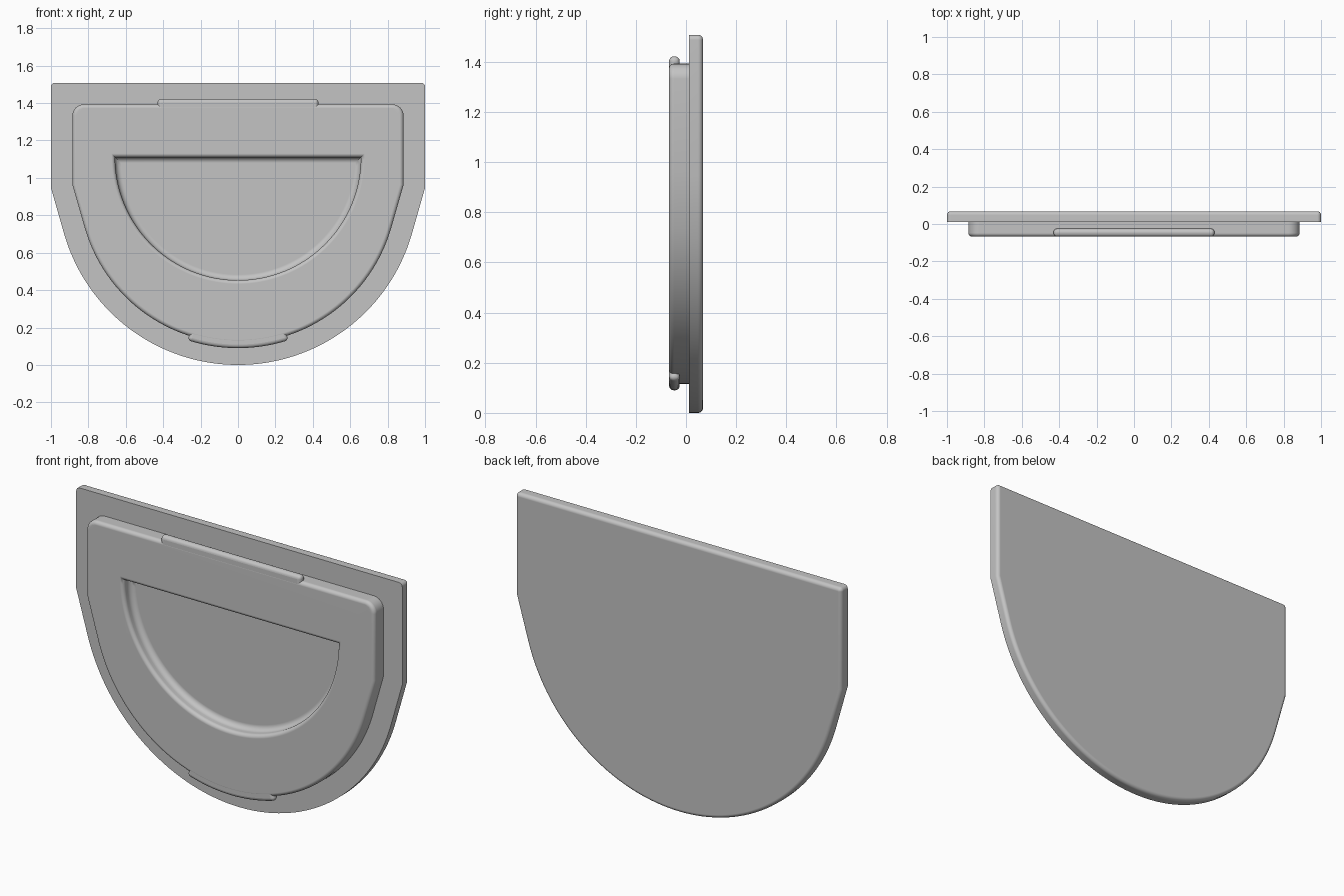
import bpy, bmesh
from math import sin, cos, pi, radians, asin

if "Cube" in bpy.data.objects:
    bpy.data.objects.remove(bpy.data.objects["Cube"], do_unlink=True)

GREY = (0.55, 0.55, 0.55, 1)
mat = bpy.data.materials.new("plain grey")
mat.use_nodes = True
mat.diffuse_color = GREY
mat.node_tree.nodes["Principled BSDF"].inputs["Base Color"].default_value = GREY

ARC_Z = 0.967             # centre height of the big lower arc
SLANT = radians(16)       # tilt of the short straight below each shoulder
FRONT, SEAM, BACK = -0.068, 0.011, 0.068


def arc(cx, cz, r, a0, a1, n):
    """Points on a circle in the x-z plane."""
    return [(cx + r * cos(a0 + (a1 - a0) * i / n), cz + r * sin(a0 + (a1 - a0) * i / n))
            for i in range(n + 1)]


def shield(half, top, radius, corner, inset):
    """Flat-topped outline with a round bottom, shrunk by inset."""
    w, t, r = half - inset, top - inset, radius - inset
    c = max(corner - inset, 0.004)
    kink = ARC_Z - (r - w * cos(SLANT)) / sin(SLANT)
    return (arc(0, ARC_Z, r, SLANT - pi, -SLANT, 72) + [(w, kink)]
            + arc(w - c, t - c, c, 0, pi / 2, 8)
            + arc(c - w, t - c, c, pi / 2, pi, 8) + [(-w, kink)])


def half_disc(inset):
    """Outline of the recess, shrunk by inset (negative grows it)."""
    r = 0.657 - inset
    a = asin(inset / r)
    return arc(0, 1.11, r, -pi + a, -a, 72)


def fillet(r, y, side, n=6):
    """Quarter round as (inset, y) steps, ending flat at depth y."""
    return [(r - r * cos(pi / 2 * i / n), y + side * (r - r * sin(pi / 2 * i / n)))
            for i in range(n + 1)]


def ring(bm, outline, y):
    return [bm.verts.new((x, y, z)) for x, z in outline]


def loft(bm, rings):
    for a, b in zip(rings, rings[1:]):
        for i in range(len(a)):
            j = (i + 1) % len(a)
            bm.faces.new((a[i], a[j], b[j], b[i]))


def finish(bm, name, bevel=0):
    bmesh.ops.recalc_face_normals(bm, faces=bm.faces)
    mesh = bpy.data.meshes.new(name)
    bm.to_mesh(mesh)
    bm.free()
    obj = bpy.data.objects.new(name, mesh)
    bpy.context.collection.objects.link(obj)
    mesh.materials.append(mat)
    bpy.ops.object.select_all(action='DESELECT')
    obj.select_set(True)
    bpy.context.view_layer.objects.active = obj
    bpy.ops.object.shade_smooth_by_angle(angle=radians(35))
    if bevel:
        mod = obj.modifiers.new("rounded edges", 'BEVEL')
        mod.width, mod.segments, mod.limit_method = bevel, 5, 'ANGLE'
    mod = obj.modifiers.new("clean shading", 'WEIGHTED_NORMAL')
    mod.keep_sharp = True


def slab(name, outline, y0, y1, bevel):
    bm = bmesh.new()
    rings = [ring(bm, outline, y) for y in (y0, y1)]
    loft(bm, rings)
    for r in rings:
        bm.faces.new(r)
    finish(bm, name, bevel)


# Back plate: square front edge, rounded back edge
bm = bmesh.new()
plate = (1.0, 1.508, ARC_Z, 0.02)
rings = [ring(bm, shield(*plate, 0), SEAM)]
rings += [ring(bm, shield(*plate, d), y) for d, y in fillet(0.02, BACK, -1)]
loft(bm, rings)
bm.faces.new(rings[0])
bm.faces.new(rings[-1])
finish(bm, "back_plate")

# Front panel: rounded front edge and a half-round recess with soft lips
bm = bmesh.new()
panel = (0.885, 1.393, 0.852, 0.06)
outer = [ring(bm, shield(*panel, 0), SEAM + 0.004)]
outer += [ring(bm, shield(*panel, d), y) for d, y in fillet(0.02, FRONT, 1)]
loft(bm, outer)
bm.faces.new(outer[0])
lip, floor = 0.02, FRONT + 0.065
steps = [(-d, y) for d, y in reversed(fillet(lip, FRONT, 1))]
steps += fillet(0.03, floor, -1)
inner = [ring(bm, half_disc(d), y) for d, y in steps]
loft(bm, inner)
bm.faces.new(inner[-1])
rim = []
for loop in (outer[-1], inner[0]):
    rim += [bm.edges.get((loop[i - 1], loop[i])) for i in range(len(loop))]
bmesh.ops.triangle_fill(bm, edges=rim, use_beauty=True, normal=(0, -1, 0))
finish(bm, "front_panel")

# Snap tabs on the top and bottom edges of the panel
tab_front, tab_back = FRONT + 0.0005, FRONT + 0.043
slab("top_tab", [(-0.43, 1.34), (0.43, 1.34), (0.43, 1.422), (-0.43, 1.422)],
     tab_front, tab_back, 0.019)
spread = asin(0.27 / 0.877)
down = -pi / 2
slab("bottom_tab", arc(0, ARC_Z, 0.877, down - spread, down + spread, 24)
     + arc(0, ARC_Z, 0.79, down + spread, down - spread, 24),
     tab_front, tab_back, 0.019)
